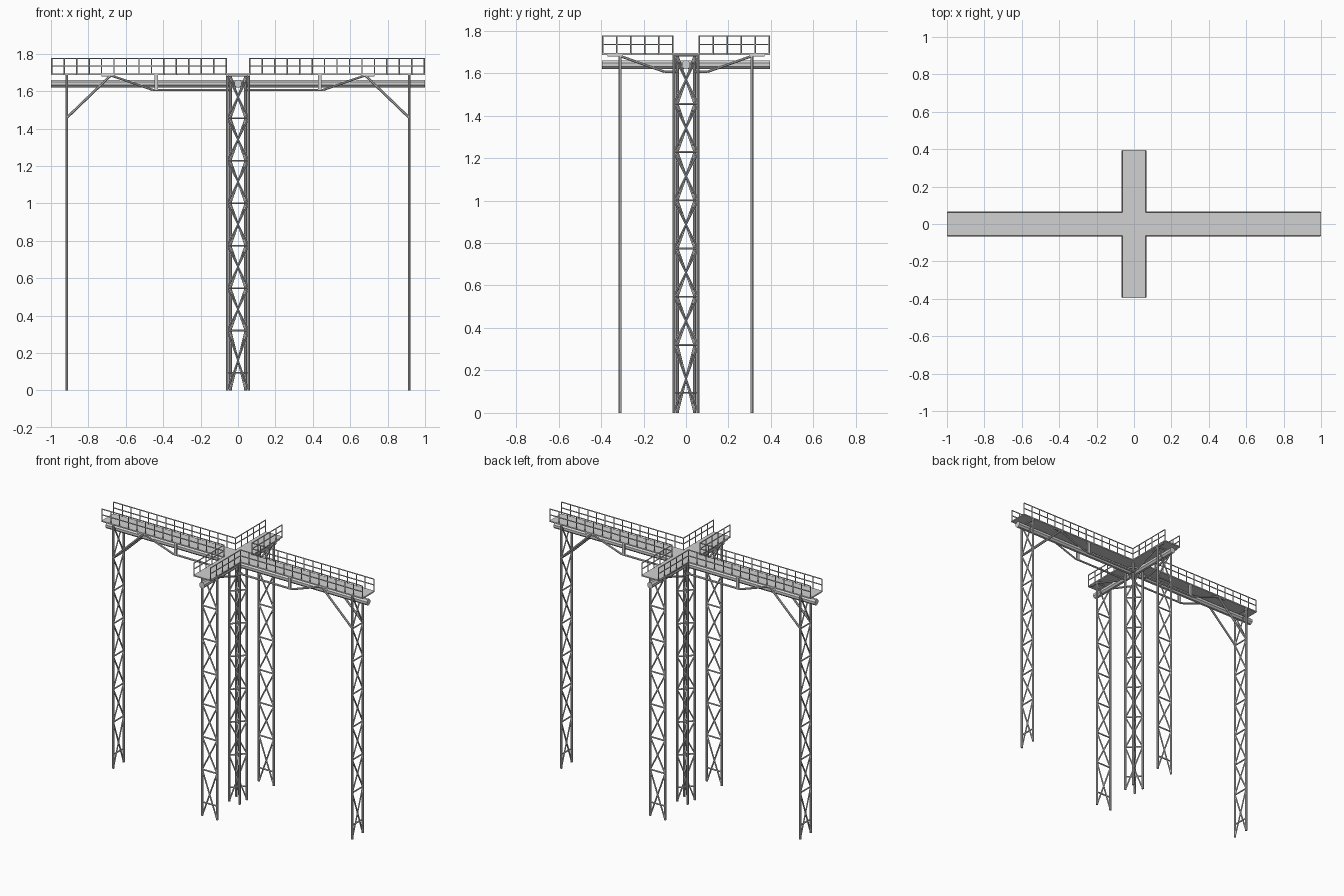
import bpy, bmesh, math
from mathutils import Vector, Matrix

cube = bpy.data.objects.get("Cube")
if cube:
    bpy.data.objects.remove(cube, do_unlink=True)

steel = bpy.data.materials.new("light grey steel")
steel.use_nodes = True
steel.diffuse_color = (0.64, 0.64, 0.64, 1)
steel.node_tree.nodes["Principled BSDF"].inputs["Base Color"].default_value = steel.diffuse_color

DECK_Z = 1.69       # walkway level
HALF = 0.065        # half width of a walkway
FRAME = 0.057       # half width of a trestle frame
LEVELS = [0.32 + 0.227 * i for i in range(7)]


def bar(bm, a, b, r, sides=8):
    """Straight faceted bar between two points, with a flat facing up."""
    a, b = Vector(a), Vector(b)
    d = b - a
    rot = d.to_track_quat('Z', 'Y').to_matrix().to_4x4()
    turn = Matrix.Rotation(math.pi / sides, 4, 'Z')
    bmesh.ops.create_cone(bm, cap_ends=True, segments=sides, radius1=r, radius2=r,
                          depth=d.length, matrix=Matrix.Translation((a + b) / 2) @ rot @ turn)


def box(bm, center, size):
    bmesh.ops.create_cube(bm, size=1, matrix=Matrix.Translation(center)
                          @ Matrix.Diagonal((*size, 1)))


def finish(bm, name, angle=0.0):
    """Turn the bmesh into an object, turned about z by the angle."""
    bm.transform(Matrix.Rotation(angle, 4, 'Z'))
    me = bpy.data.meshes.new(name)
    bm.to_mesh(me)
    bm.free()
    me.materials.append(steel)
    bpy.context.collection.objects.link(bpy.data.objects.new(name, me))


def trestle(name, x, angle):
    """Flat frame: two legs with horizontals and crossed diagonals."""
    bm = bmesh.new()
    for y in (-FRAME, FRAME):
        bar(bm, (x, y, 0), (x, y, DECK_Z), 0.0078)
        for lo, hi in zip([0.0] + LEVELS, LEVELS):
            bar(bm, (x, y, lo), (x, -y, hi), 0.005, 6)
    for z in [0.095] + LEVELS:
        bar(bm, (x, -FRAME, z), (x, FRAME, z), 0.005, 6)
    finish(bm, name, angle)


def rail(bm, start, end, y):
    """Handrail with posts along x."""
    n = round((end - start) / 0.067)
    for i in range(n + 1):
        x = start + (end - start) * i / n
        bar(bm, (x, y, DECK_Z), (x, y, 1.776), 0.0036, 6)
    for z in (1.735, 1.775):
        bar(bm, (start, y, z), (end, y, z), 0.0036, 6)


def arm(name, angle, length, leg_x, crest, bend, strut=None):
    """One walkway arm, built along +x and then turned."""
    trestle(name + "_trestle", leg_x, angle)

    # Trussing rods on both sides; long arms also have struts and knee braces
    bm = bmesh.new()
    for y in (-FRAME, FRAME):
        bar(bm, (crest, y, 1.684), (bend, y, 1.606), 0.0065)
        bar(bm, (bend, y, 1.606), (0.04, y, 1.606), 0.0065)
        box(bm, (crest + 0.015, y, 1.682), (0.07, 0.012, 0.006))
        if strut:
            box(bm, (strut, y, 1.648), (0.02, 0.012, 0.084))
            bar(bm, (leg_x, y, 1.458), (crest, y, 1.684), 0.0075)
    finish(bm, name + "_bracing", angle)

    # Handrails
    bm = bmesh.new()
    for y in (-HALF + 0.002, HALF - 0.002):
        rail(bm, HALF - 0.002, length - 0.004, y)
    finish(bm, name + "_handrails", angle)


# Central tower: two frames crossing on the diagonals
for name, turn in (("first", 1), ("second", -1)):
    trestle(name + "_central_frame", 0, turn * math.pi / 4)

for name, angle in (("right", 0), ("left", math.pi)):
    arm(name, angle, 1.0, 0.915, 0.68, 0.455, 0.437)
for name, angle in (("back", math.pi / 2), ("front", -math.pi / 2)):
    arm(name, angle, 0.395, 0.31, 0.32, 0.1)

# Walkway decks and the pipes slung beneath them
for name, length, angle in (("long", 1.0, 0), ("cross", 0.395, math.pi / 2)):
    bm = bmesh.new()
    box(bm, (0, 0, DECK_Z), (2 * length, 2 * HALF, 0.008))
    finish(bm, name + "_deck", angle)
    bm = bmesh.new()
    bar(bm, (-length, 0, 1.64), (length, 0, 1.64), 0.0215)
    finish(bm, name + "_pipe", angle)
